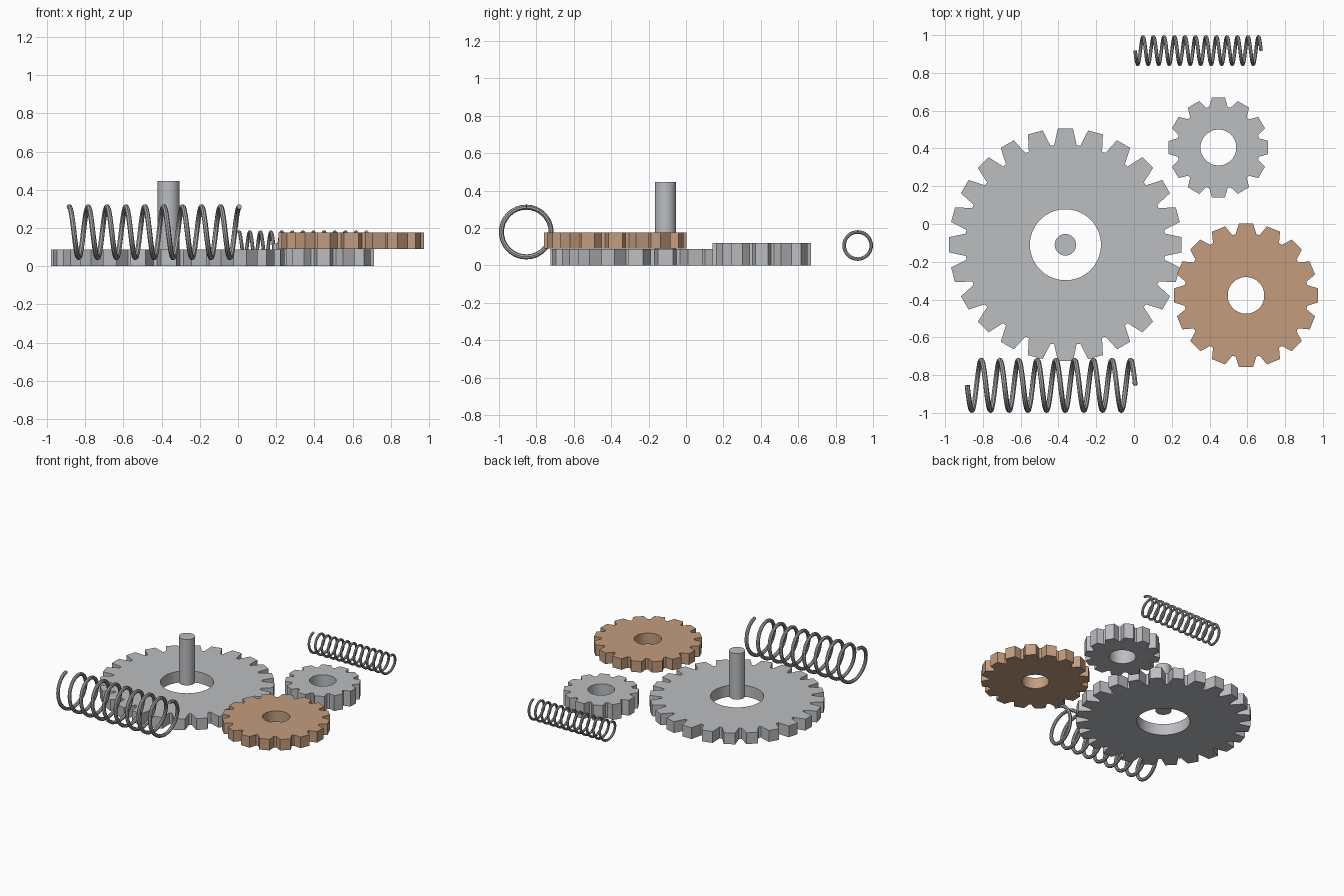
import bpy, bmesh
from math import sin, cos, pi, tau, radians

cube = bpy.data.objects.get("Cube")
if cube:
    bpy.data.objects.remove(cube, do_unlink=True)


def make_material(name, rgb):
    mat = bpy.data.materials.new(name)
    mat.use_nodes = True
    color = (*rgb, 1.0)
    mat.diffuse_color = color
    mat.node_tree.nodes["Principled BSDF"].inputs["Base Color"].default_value = color
    return mat


steel = make_material("light steel", (0.50, 0.51, 0.53))
copper = make_material("copper", (0.55, 0.34, 0.21))
wire = make_material("spring steel", (0.40, 0.40, 0.41))


def finish(obj, mat):
    """Assign the material and smooth only the round surfaces."""
    obj.data.materials.clear()
    obj.data.materials.append(mat)
    bpy.ops.object.select_all(action="DESELECT")
    obj.select_set(True)
    bpy.context.view_layer.objects.active = obj
    bpy.ops.object.shade_smooth_by_angle(angle=radians(25))


def gear(name, center, teeth, tip, root, hole, z0, z1, mat):
    """Flat spur gear with tapered teeth and a round bore."""
    pitch = tau / teeth
    # Each tooth: rise from the root, cross the tip, fall to the root
    tooth = [(-0.43, root), (-0.25, tip), (0.25, tip), (0.43, root)]
    profile = [((i + f) * pitch, r) for i in range(teeth) for f, r in tooth]
    bm = bmesh.new()

    def loop(z, bore):
        return [bm.verts.new(((hole if bore else r) * cos(a),
                              (hole if bore else r) * sin(a), z))
                for a, r in profile]

    rings = [loop(z0, False), loop(z1, False), loop(z1, True), loop(z0, True)]
    n = len(profile)
    for k in range(4):
        a, b = rings[k], rings[(k + 1) % 4]
        for i in range(n):
            j = (i + 1) % n
            bm.faces.new((a[i], a[j], b[j], b[i]))
    bmesh.ops.recalc_face_normals(bm, faces=bm.faces)
    mesh = bpy.data.meshes.new(name)
    bm.to_mesh(mesh)
    bm.free()
    obj = bpy.data.objects.new(name, mesh)
    obj.location = (*center, 0)
    bpy.context.collection.objects.link(obj)
    finish(obj, mat)


def spring(name, start, length, turns, radius, thickness):
    """Round wire wound along x, starting at the top of the coil."""
    steps = 32
    curve = bpy.data.curves.new(name, "CURVE")
    curve.dimensions = "3D"
    curve.bevel_depth = thickness
    curve.bevel_resolution = 2
    curve.use_fill_caps = True
    spline = curve.splines.new("POLY")
    count = turns * steps + 1
    spline.points.add(count - 1)
    for i, p in enumerate(spline.points):
        a = tau * i / steps
        p.co = (length * i / (count - 1), -radius * sin(a), radius * cos(a), 1)
    obj = bpy.data.objects.new(name, curve)
    obj.location = start
    bpy.context.collection.objects.link(obj)
    bpy.ops.object.select_all(action="DESELECT")
    obj.select_set(True)
    bpy.context.view_layer.objects.active = obj
    bpy.ops.object.convert(target="MESH")
    finish(bpy.context.object, wire)


# Gears
gear("large_gear", (-0.363, -0.11), 24, 0.617, 0.53, 0.188, 0.0, 0.088, steel)
gear("copper_gear", (0.593, -0.378), 16, 0.382, 0.328, 0.097, 0.09, 0.176, copper)
gear("small_gear", (0.447, 0.405), 12, 0.266, 0.22, 0.095, 0.0, 0.12, steel)

# Pin standing over the bore of the large gear
bottom, top = 0.088, 0.445
bpy.ops.mesh.primitive_cylinder_add(vertices=32, radius=0.057, depth=top - bottom,
                                    location=(-0.363, -0.11, (top + bottom) / 2))
pin = bpy.context.object
pin.name = "center_pin"
finish(pin, steel)

# Coil springs
spring("large_spring", (-0.883, -0.854, 0.178), 0.89, 9, 0.133, 0.0135)
spring("small_spring", (0.006, 0.918, 0.106), 0.667, 12, 0.0725, 0.0095)
